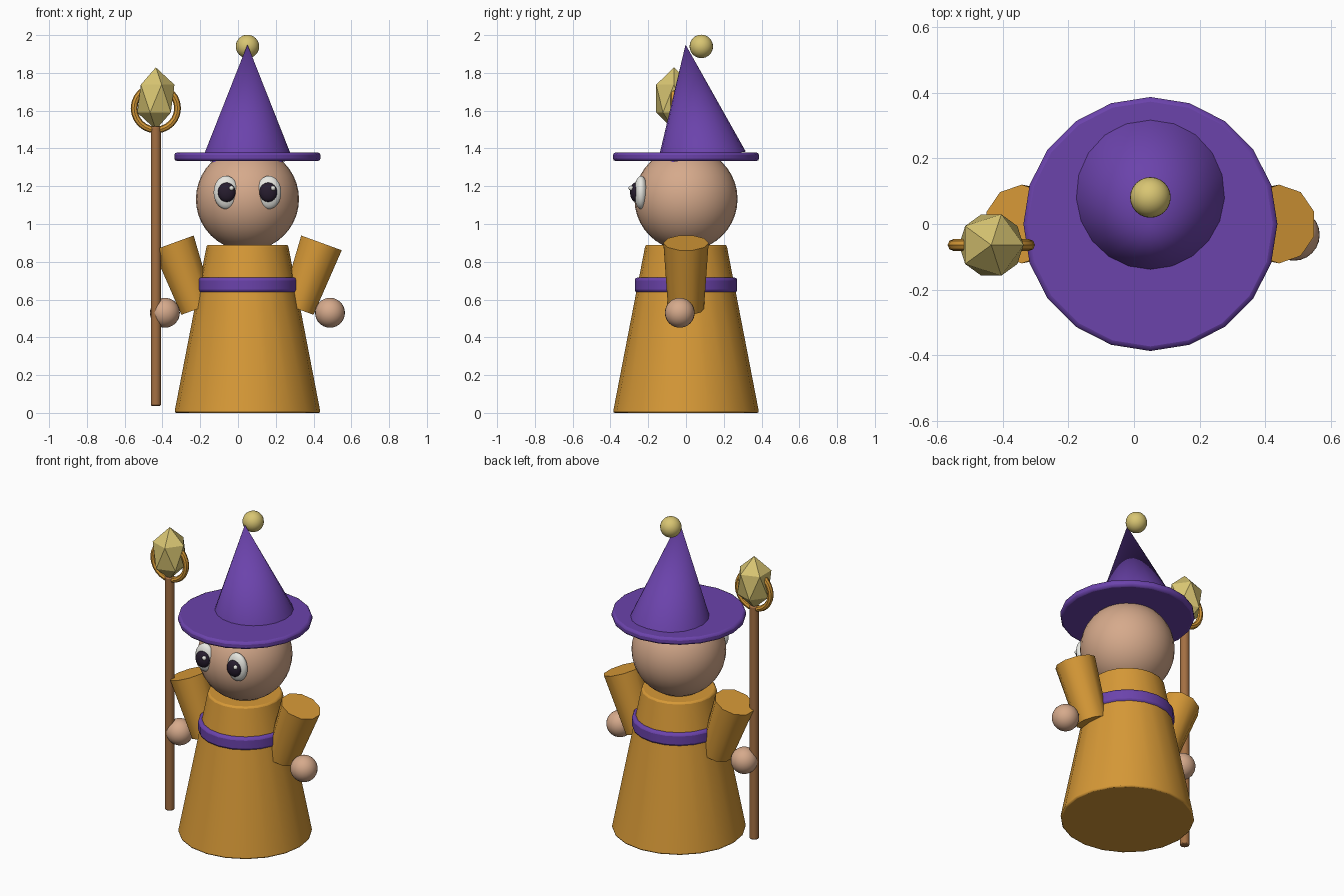
import bpy
import math

if "Cube" in bpy.data.objects:
    bpy.data.objects.remove(bpy.data.objects["Cube"])

CX = 0.05  # body axis; the staff shifts the figure off centre


def material(name, r, g, b):
    m = bpy.data.materials.new(name)
    m.diffuse_color = (r, g, b, 1)
    m.use_nodes = True
    m.node_tree.nodes["Principled BSDF"].inputs["Base Color"].default_value = m.diffuse_color
    return m


ORANGE = material("orange cloth", 0.68, 0.32, 0.038)
PURPLE = material("purple cloth", 0.147, 0.056, 0.41)
SKIN = material("skin", 0.67, 0.40, 0.26)
GOLD = material("pale gold", 0.69, 0.56, 0.17)
WOOD = material("wood", 0.37, 0.16, 0.055)
WHITE = material("eye white", 0.85, 0.85, 0.80)
DARK = material("pupil", 0.02, 0.012, 0.028)


def finish(name, mat, bevel=0, smooth=True):
    ob = bpy.context.object
    ob.name = name
    ob.data.materials.append(mat)
    if smooth:
        bpy.ops.object.shade_smooth_by_angle(angle=math.radians(40))
    if bevel:
        mod = ob.modifiers.new("bevel", "BEVEL")
        mod.width = bevel
        mod.segments = 2
        mod.limit_method = 'ANGLE'
        mod.angle_limit = math.radians(45)
    return ob


def frustum(name, mat, r1, r2, depth, loc, rot=(0, 0, 0), sides=20, bevel=0):
    bpy.ops.mesh.primitive_cone_add(vertices=sides, radius1=r1, radius2=r2,
                                    depth=depth, location=loc, rotation=rot)
    return finish(name, mat, bevel)


def ball(name, mat, size, loc, segs=24, rings=16):
    bpy.ops.mesh.primitive_uv_sphere_add(segments=segs, ring_count=rings,
                                         radius=1, location=loc)
    bpy.context.object.scale = size
    return finish(name, mat)


# Robe and belt
frustum("robe", ORANGE, 0.387, 0.215, 0.89, (CX, 0, 0.445), bevel=0.01)
frustum("belt", PURPLE, 0.271, 0.271, 0.08, (CX, 0, 0.677), bevel=0.015)

# Head
ball("head", SKIN, (0.273,) * 3, (CX, 0, 1.132), 32, 20)

# Sleeves, hands and eyes, one per side
for side, s in (("left", -1), ("right", 1)):
    tilt = math.radians(20)
    length = 0.372
    top_x, top_z = 0.392, 0.90
    frustum(side + "_sleeve", ORANGE, 0.095, 0.12, length,
            (CX + s * (top_x - math.sin(tilt) * length / 2), 0,
             top_z - math.cos(tilt) * length / 2),
            (0, s * tilt, 0), sides=10)
    ball(side + "_hand", SKIN, (0.079,) * 3, (CX + s * 0.437, -0.033, 0.53))
    ball(side + "_eye", WHITE, (0.066, 0.037, 0.088),
         (CX + s * 0.113, -0.238, 1.167))
    ball(side + "_pupil", DARK, (0.047, 0.028, 0.051),
         (CX + s * 0.11, -0.268, 1.168))
    ball(side + "_eye_glint", WHITE, (0.013,) * 3,
         (CX + s * 0.11 + 0.026, -0.291, 1.19), 12, 8)

# Hat: brim, leaning cone (smooth all over) and bobble
frustum("hat_brim", PURPLE, 0.387, 0.387, 0.045, (CX, 0, 1.356), bevel=0.014)
lean = math.radians(8)
cone_len = 0.606
hat = frustum("hat_cone", PURPLE, 0.237, 0, cone_len,
              (CX, 0.082 - math.sin(lean) * cone_len / 2,
               1.35 + math.cos(lean) * cone_len / 2), (lean, 0, 0))
bpy.ops.object.shade_smooth()
ball("hat_bobble", GOLD, (0.062,) * 3, (CX, 0.081, 1.94))

# Staff with ring and faceted crystal
SX, SY = -0.435, -0.064
frustum("staff", WOOD, 0.028, 0.028, 1.48, (SX, SY, 0.777), sides=10, bevel=0.006)
bpy.ops.mesh.primitive_torus_add(major_segments=24, minor_segments=8,
                                 major_radius=0.115, minor_radius=0.018,
                                 location=(SX, SY, 1.613),
                                 rotation=(math.pi / 2, 0, 0))
finish("staff_ring", ORANGE)
bpy.ops.mesh.primitive_ico_sphere_add(subdivisions=1, radius=0.11,
                                      location=(SX, SY, 1.664))
finish("staff_crystal", GOLD, smooth=False).scale = (1, 1, 1.5)
